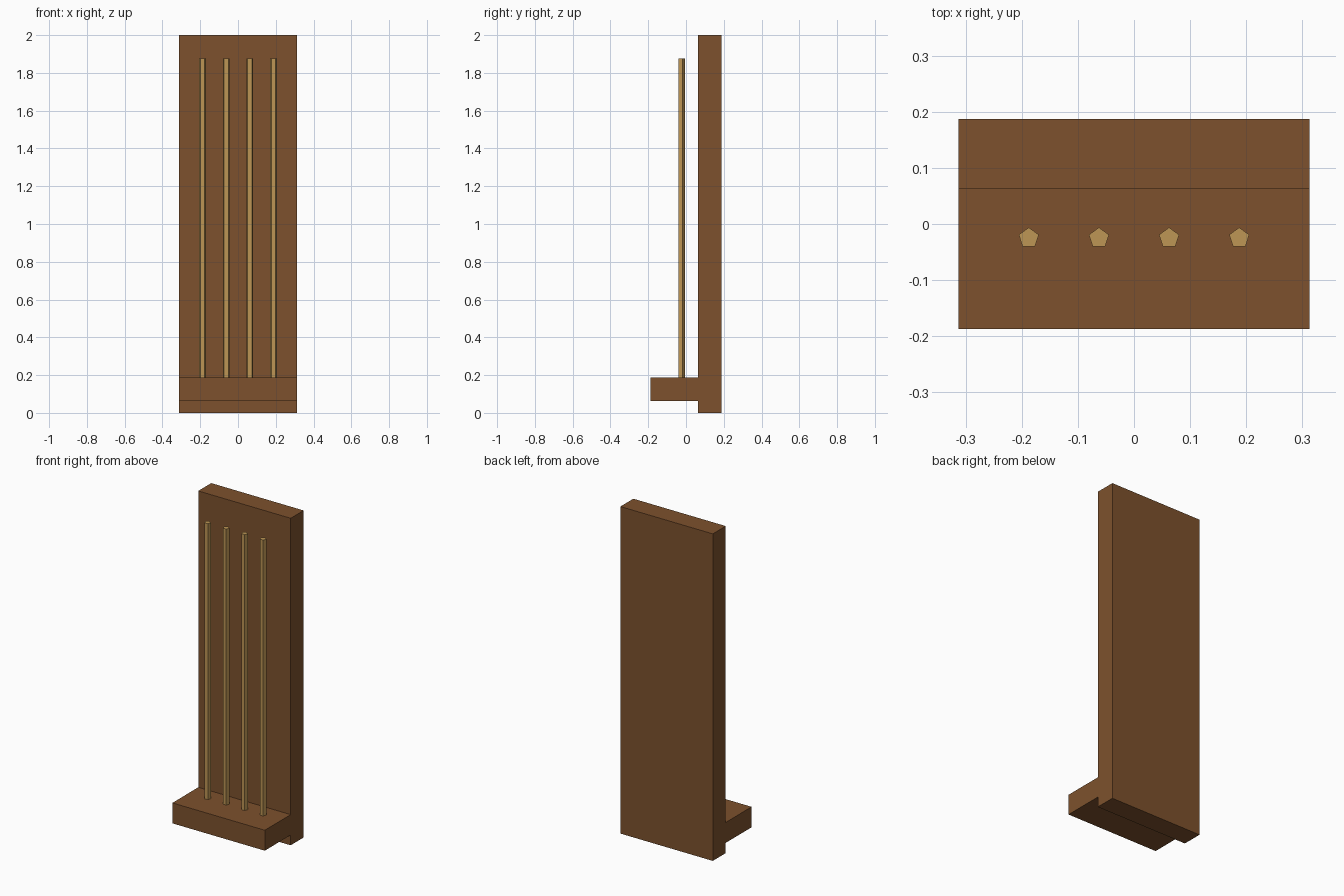
import bpy, bmesh, math

if "Cube" in bpy.data.objects:
    bpy.data.objects.remove(bpy.data.objects["Cube"])


def material(name, rgb):
    m = bpy.data.materials.new(name)
    m.diffuse_color = (*rgb, 1.0)
    m.use_nodes = True
    m.node_tree.nodes["Principled BSDF"].inputs["Base Color"].default_value = m.diffuse_color
    return m


def prism(name, outline, offset, mat):
    """Extrude a closed 3D outline along offset into a flat-shaded solid."""
    bm = bmesh.new()
    face = bm.faces.new([bm.verts.new(p) for p in outline])
    ext = bmesh.ops.extrude_face_region(bm, geom=[face], use_keep_orig=True)
    verts = [g for g in ext["geom"] if isinstance(g, bmesh.types.BMVert)]
    bmesh.ops.translate(bm, verts=verts, vec=offset)
    bmesh.ops.recalc_face_normals(bm, faces=bm.faces)
    mesh = bpy.data.meshes.new(name)
    bm.to_mesh(mesh)
    bm.free()
    mesh.materials.append(mat)
    obj = bpy.data.objects.new(name, mesh)
    bpy.context.collection.objects.link(obj)
    return obj


dark_wood = material("dark wood", (0.205, 0.083, 0.026))
pale_wood = material("pale wood", (0.515, 0.305, 0.091))

# Back board and front ledge, one side profile (y, z) extruded across x
half_w = 0.3125
profile = [(0.1875, 0), (0.1875, 2), (0.0625, 2), (0.0625, 0.1875),
           (-0.1875, 0.1875), (-0.1875, 0.0625), (0.0625, 0.0625), (0.0625, 0)]
prism("back_board_and_ledge", [(-half_w, y, z) for y, z in profile],
      (2 * half_w, 0, 0), dark_wood)

# Four five-sided rods standing on the ledge, one corner towards the board
rod_r, rod_y, rod_bottom, rod_top = 0.01875, -0.025, 0.1875, 1.875
angles = [math.radians(90 + 72 * i) for i in range(5)]
for n, x in enumerate((-0.1875, -0.0625, 0.0625, 0.1875), 1):
    outline = [(x + rod_r * math.cos(a), rod_y + rod_r * math.sin(a), rod_bottom)
               for a in angles]
    prism(f"rod_{n}", outline, (0, 0, rod_top - rod_bottom), pale_wood)
